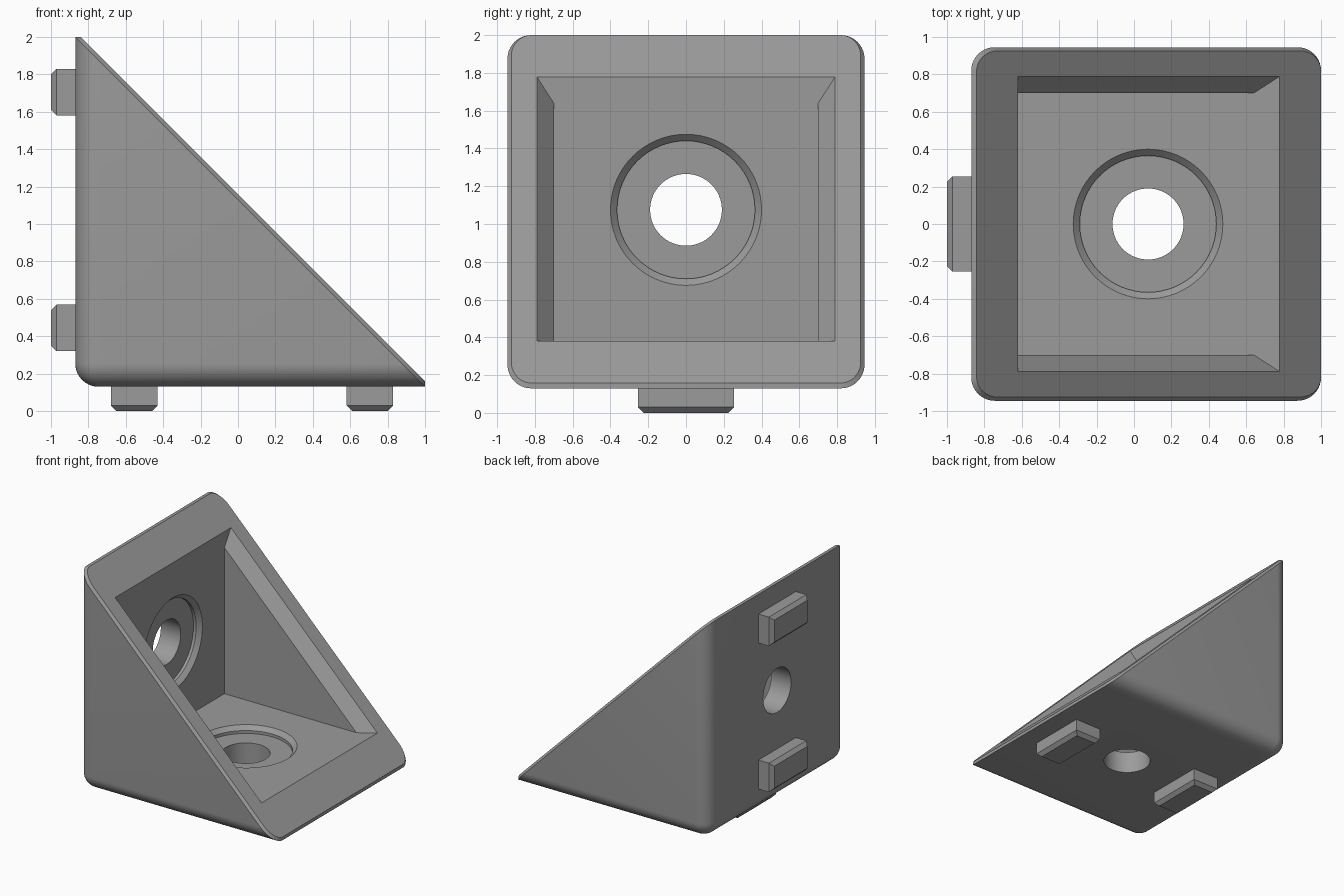
import bpy, bmesh, math
from mathutils import Matrix, Vector

if "Cube" in bpy.data.objects:
    bpy.data.objects.remove(bpy.data.objects["Cube"])

grey = bpy.data.materials.new("mid_grey")
grey.diffuse_color = (0.33, 0.33, 0.33, 1)
grey.use_nodes = True
grey.node_tree.nodes["Principled BSDF"].inputs["Base Color"].default_value = grey.diffuse_color

# Swaps the floor side and the back side (x <-> z about the 45 degree plane)
SWAP = Matrix(((0, 0, 1, -1), (0, -1, 0, 0), (1, 0, 0, 1), (0, 0, 0, 1)))


def make(name, bm, matrix=None):
    if matrix:
        bm.transform(matrix)
    bmesh.ops.recalc_face_normals(bm, faces=bm.faces)
    mesh = bpy.data.meshes.new(name)
    bm.to_mesh(mesh)
    bm.free()
    mesh.materials.append(grey)
    obj = bpy.data.objects.new(name, mesh)
    bpy.context.collection.objects.link(obj)
    return obj


def hull(points):
    bm = bmesh.new()
    for p in points:
        bm.verts.new(p)
    bmesh.ops.convex_hull(bm, input=bm.verts)
    bmesh.ops.dissolve_limit(bm, angle_limit=0.01, verts=bm.verts, edges=bm.edges)
    return bm


# Body: rounded block cut along the diagonal, with a chamfered rim
X0, Z0, W, RIM = -0.87, 0.13, 0.945, 0.02
bm = bmesh.new()
bmesh.ops.create_cube(bm, size=1)
for v in bm.verts:
    v.co = (X0 if v.co.x < 0 else 1.4, math.copysign(W, v.co.y), Z0 if v.co.z < 0 else 2.4)


def is_rounded(e):
    a, b = (v.co for v in e.verts)
    mid = (a + b) / 2
    back, low, side = mid.x < X0 + .01, mid.z < Z0 + .01, abs(mid.y) > W - .01
    return back + low + side == 2


bmesh.ops.bevel(bm, geom=[e for e in bm.edges if is_rounded(e)], offset=0.125,
                segments=10, profile=0.5, affect='EDGES')
slope = Vector((1, 0, 1)).normalized()
cut = bmesh.ops.bisect_plane(bm, geom=bm.verts[:] + bm.edges[:] + bm.faces[:], dist=1e-5,
                             plane_co=(X0, 0, 2), plane_no=slope, clear_outer=True)
rim = [e for e in cut["geom_cut"] if isinstance(e, bmesh.types.BMEdge)]
cap = bmesh.ops.contextual_create(bm, geom=rim)["faces"]
bmesh.ops.recalc_face_normals(bm, faces=bm.faces)
bmesh.ops.inset_region(bm, faces=cap, thickness=RIM, depth=RIM, use_even_offset=True)
body = make("bracket_body", bm)

# Pocket cutter: triangular hollow whose side walls flare near the opening
FX, FZ = -0.62, 0.38
pocket = []
levels = ((FX + FZ, 0.70), (1.02, 0.70), (1.30, 0.88))
bm = bmesh.new()
rings = []
for s, w in levels:
    ends = [(FX, s - FX)] if s == FX + FZ else [(FX, s - FX), (s - FZ, FZ)]
    rings.append([[bm.verts.new((x, y, z)) for y in (-w, w)] for x, z in ends])
(c,), (a, b), (d, e) = rings
for f in ((c[0], c[1], a[1], a[0]), (c[0], c[1], b[1], b[0]),
          (a[0], a[1], d[1], d[0]), (b[0], b[1], e[1], e[0]),
          (c[0], a[0], b[0]), (c[1], a[1], b[1]),
          (a[0], b[0], e[0], d[0]), (a[1], b[1], e[1], d[1]),
          (d[0], d[1], e[1], e[0])):
    bm.faces.new(f)
cutters = [make("pocket_cutter", bm)]

# Screw hole cutters: through hole, counterbore and bevelled lip in one turned profile
N = 64
profile = ((0.19, 0.0), (0.19, 0.32), (0.365, 0.32), (0.365, 0.345), (0.40, 0.38), (0.40, 0.43))
for name, matrix in (("floor_hole_cutter", None), ("back_hole_cutter", SWAP)):
    bm = bmesh.new()
    turned = [[bm.verts.new((0.075 + r * math.cos(t), r * math.sin(t), z))
               for t in (2 * math.pi * i / N for i in range(N))] for r, z in profile]
    for lo, hi in zip(turned, turned[1:]):
        for i in range(N):
            j = (i + 1) % N
            bm.faces.new((lo[i], lo[j], hi[j], hi[i]))
    bm.faces.new(turned[0])
    bm.faces.new(turned[-1])
    cutters.append(make(name, bm, matrix))

for cutter in cutters:
    mod = body.modifiers.new(cutter.name, 'BOOLEAN')
    mod.operation, mod.solver, mod.object = 'DIFFERENCE', 'EXACT', cutter

# Apply the cuts, then smooth the rounded parts only
bpy.context.view_layer.objects.active = body
body.select_set(True)
for mod in list(body.modifiers):
    bpy.ops.object.modifier_apply(modifier=mod.name)
bpy.ops.object.shade_smooth_by_angle(angle=math.radians(25))
for cutter in cutters:
    bpy.data.objects.remove(cutter)

# Locating tabs: two under the floor, two behind the back, with chamfered tips
for side, matrix in (("floor", None), ("back", SWAP)):
    for place, cx in (("inner", -0.555), ("outer", 0.705)):
        pts = [(cx + sx * (0.125 - c), sy * (0.255 - c), z)
               for c, z in ((0.03, 0), (0, 0.03), (0, 0.16))
               for sx in (-1, 1) for sy in (-1, 1)]
        make(f"{side}_tab_{place}", hull(pts), matrix)
